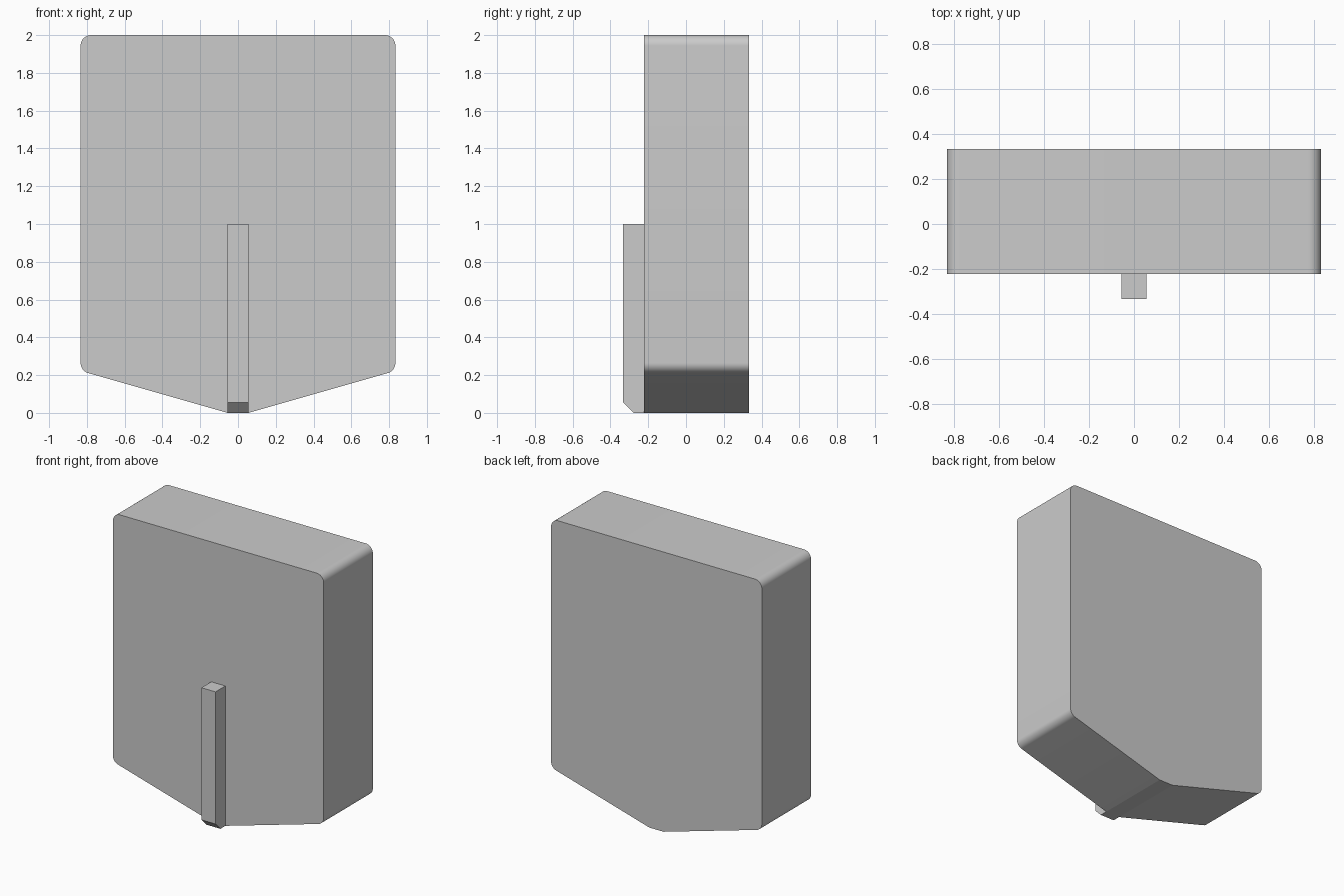
import bpy, bmesh, math
from mathutils import Vector

if "Cube" in bpy.data.objects:
    bpy.data.objects.remove(bpy.data.objects["Cube"])

R = 0.0556      # corner radius
STEPS = 12      # segments per rounded corner


def fillet(prev, corner, nxt, r):
    """Arc points rounding a convex 2D corner with radius r."""
    p, c, n = Vector(prev), Vector(corner), Vector(nxt)
    a, b = (p - c).normalized(), (n - c).normalized()
    half = a.angle(b) / 2
    centre = c + (a + b).normalized() * (r / math.sin(half))
    start = c + a * (r / math.tan(half)) - centre
    end = c + b * (r / math.tan(half)) - centre
    turn = start.angle(end)
    pts = []
    for i in range(STEPS + 1):
        t = i / STEPS
        v = (start * math.sin((1 - t) * turn) + end * math.sin(t * turn)) / math.sin(turn)
        pts.append(tuple(centre + v))
    return pts


def prism(name, points, offset):
    """Extrude a closed 3D outline by an offset vector."""
    bm = bmesh.new()
    face = bm.faces.new([bm.verts.new(p) for p in points])
    top = bmesh.ops.extrude_face_region(bm, geom=[face], use_keep_orig=True)["geom"]
    bmesh.ops.translate(bm, vec=offset,
                        verts=[g for g in top if isinstance(g, bmesh.types.BMVert)])
    bmesh.ops.recalc_face_normals(bm, faces=bm.faces)
    mesh = bpy.data.meshes.new(name)
    bm.to_mesh(mesh)
    bm.free()
    obj = bpy.data.objects.new(name, mesh)
    bpy.context.collection.objects.link(obj)
    return obj


# Main slab: right half of the outline, rounded, then mirrored in x
tip, low, high = (0.0556, 0.0), (0.8333, 0.2222), (0.8333, 2.0)
right = [tip] + fillet(tip, low, high, R) + fillet(low, high, (0.0, 2.0), R)
outline = right + [(-x, z) for x, z in reversed(right)]
body = prism("body", [(x, -0.2222, z) for x, z in outline], (0, 0.5555, 0))

# Front rib with a chamfered lower front edge
side = [(-0.2222, 0), (-0.2778, 0), (-0.3333, 0.0556), (-0.3333, 1), (-0.2222, 1)]
rib = prism("front_rib", [(-0.0556, y, z) for y, z in side], (0.1112, 0, 0))

# Smooth the rounded corners, keep real edges sharp
bpy.ops.object.select_all(action='DESELECT')
body.select_set(True)
bpy.context.view_layer.objects.active = body
bpy.ops.object.shade_smooth_by_angle(angle=math.radians(14))
